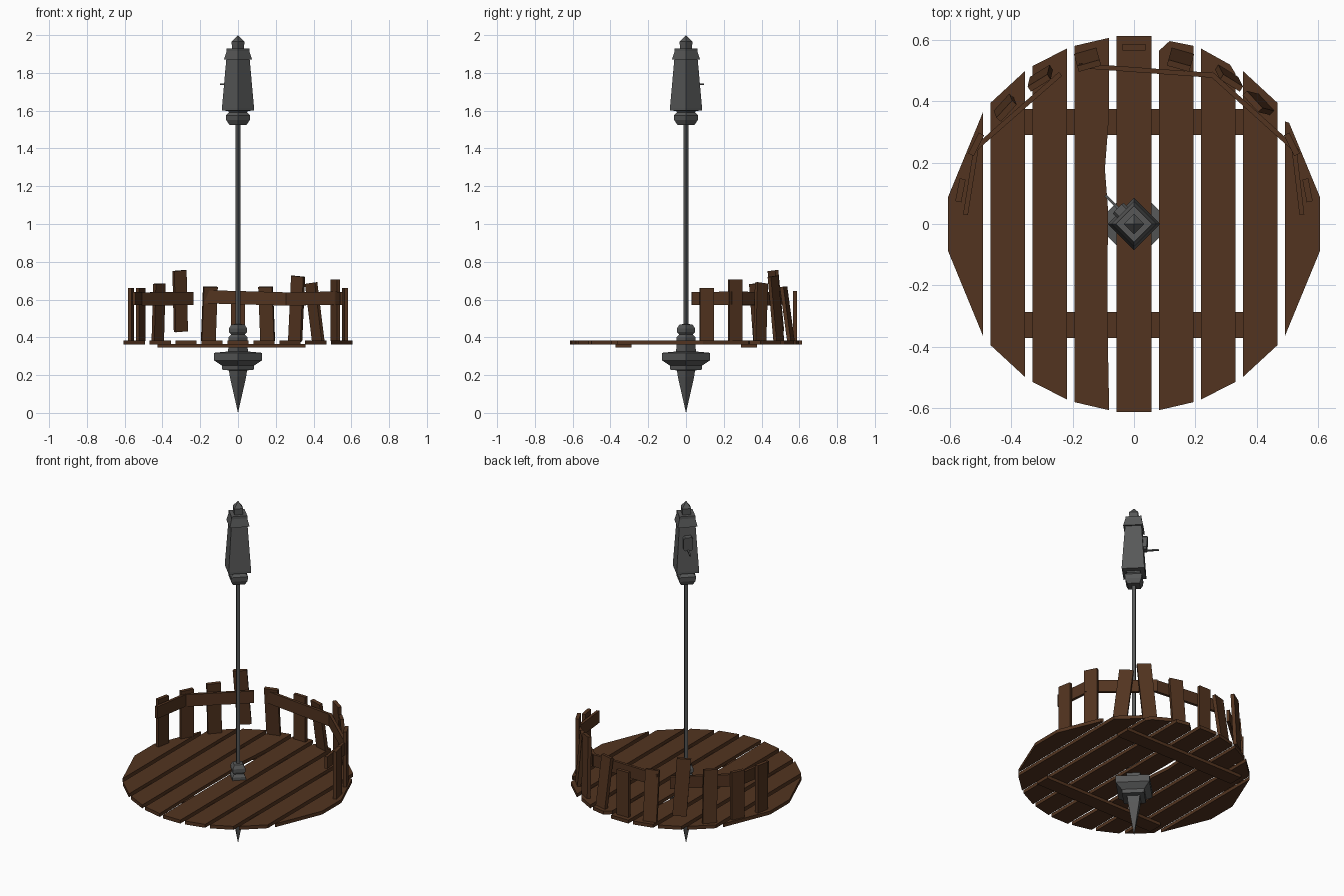
import bpy, bmesh
from math import sqrt, radians, cos, sin, atan2
from mathutils import Matrix, Vector

if "Cube" in bpy.data.objects:
    bpy.data.objects.remove(bpy.data.objects["Cube"])


def material(name, rgb):
    m = bpy.data.materials.new(name)
    m.diffuse_color = (*rgb, 1)
    m.use_nodes = True
    m.node_tree.nodes["Principled BSDF"].inputs["Base Color"].default_value = m.diffuse_color
    return m


WOOD = material("dark_wood", (0.085, 0.034, 0.014))
METAL = material("dark_metal", (0.095, 0.097, 0.097))


def finish(name, bm, mat):
    bmesh.ops.recalc_face_normals(bm, faces=bm.faces[:])
    me = bpy.data.meshes.new(name)
    bm.to_mesh(me)
    bm.free()
    me.materials.append(mat)
    ob = bpy.data.objects.new(name, me)
    bpy.context.collection.objects.link(ob)
    return ob


def prism(name, pts, z0, z1, mat, matrix=None):
    """Extrude a flat outline from z0 to z1."""
    bm = bmesh.new()
    f = bm.faces.new([bm.verts.new((x, y, z0)) for x, y in pts])
    ext = bmesh.ops.extrude_face_region(bm, geom=[f])
    top = [v for v in ext["geom"] if isinstance(v, bmesh.types.BMVert)]
    bmesh.ops.translate(bm, verts=top, vec=(0, 0, z1 - z0))
    if matrix:
        bm.transform(matrix)
    return finish(name, bm, mat)


def rect(w, d):
    return [(-w / 2, -d / 2), (w / 2, -d / 2), (w / 2, d / 2), (-w / 2, d / 2)]


def lathe4(name, profile, mat):
    """Stack of square sections with corners on the x and y axes."""
    bm = bmesh.new()
    rings = []
    for r, z in profile:
        rings.append([bm.verts.new((r * x, r * y, z))
                      for x, y in ((1, 0), (0, 1), (-1, 0), (0, -1))])
    for a, b in zip(rings, rings[1:]):
        for i in range(4):
            j = (i + 1) % 4
            bm.faces.new((a[i], a[j], b[j], b[i]))
    bm.faces.new(rings[0])
    bm.faces.new(rings[-1])
    bmesh.ops.remove_doubles(bm, verts=bm.verts[:], dist=0.0005)
    return finish(name, bm, mat)


# deck planks, ends trimmed to a circle, a few worn edges
R = 0.613
for i in range(-4, 5):
    x0, x1 = i * 0.1375 - 0.0565, i * 0.1375 + 0.0565

    def edge(x):
        return max(sqrt(max(R * R - x * x, 0)), 0.087)
    y0, y1 = edge(x0), edge(x1)
    if i == 0:
        y0 = y1 = R
    right, top = [], [(x1, y1), (x0, y0)]
    if i == -1:
        right = [(x1 - 0.006, -0.30), (x1 - 0.004, 0.05), (x1 - 0.014, 0.18), (x1, 0.36)]
    if i == 1:
        top = [(x1, y1), (x0 + 0.035, 0.597), (x0, 0.565)]
    if i == 2:
        top = [(x1, 0.49), (x1 - 0.018, 0.52), (x0, y0)]
    if i == 4:
        top = [(x1, y1), (x0 + 0.013, 0.33), (x0, 0.335)]
    prism(f"deck_plank_{i + 5}", [(x0, -y0), (x1, -y1)] + right + top, 0.363, 0.383, WOOD)

# cross beams under the deck
for n, y in (("back", 0.333), ("front", -0.33)):
    prism(f"deck_beam_{n}", [(-0.425, y - 0.042), (0.358, y - 0.042),
                             (0.358, y + 0.042), (-0.425, y + 0.042)], 0.345, 0.365, WOOD)

# fence posts: base height, top height, sideways tilt, inward lean
posts = [(0.38, 0.66, 0, 0), (0.38, 0.705, 0, 0), (0.38, 0.69, -6, 4),
         (0.38, 0.725, 5, 3), (0.38, 0.67, 0, 8), (0.38, 0.645, 0, 0),
         (0.38, 0.67, 0, 8), (0.43, 0.755, -4, 4), (0.38, 0.685, -2, 4),
         (0.38, 0.66, 0, 0), (0.38, 0.66, 0, 0)]
for k, (zb, zt, tilt, lean) in enumerate(posts):
    a = radians(11 + 15.8 * k)
    m = (Matrix.Translation((0.577 * cos(a), 0.577 * sin(a), zb))
         @ Matrix.Rotation(a - radians(90), 4, 'Z')
         @ Matrix.Rotation(radians(tilt), 4, 'Y')
         @ Matrix.Rotation(radians(lean), 4, 'X'))
    prism(f"fence_post_{k + 1}", rect(0.076, 0.02), 0, zt - zb, WOOD, m)


# fence rails along the inner face of the posts
def rail(name, p, q, zp, zq, h=0.07, t=0.016):
    d = Vector((q[0] - p[0], q[1] - p[1], zq - zp))
    side = Vector((-d.y, d.x, 0)).normalized() * t / 2
    bm = bmesh.new()
    base = Vector((p[0], p[1], zp))
    for e in (0, 1):
        for s in (-1, 1):
            for u in (-h / 2, h / 2):
                bm.verts.new(base + d * e + side * s + Vector((0, 0, u)))
    bmesh.ops.convex_hull(bm, input=bm.verts[:])
    finish(name, bm, WOOD)


rail("fence_rail_left_end", (-0.55, 0.03), (-0.515, 0.25), 0.605, 0.605)
rail("fence_rail_left", (-0.525, 0.24), (-0.24, 0.49), 0.603, 0.606)
rail("fence_rail_middle", (-0.18, 0.517), (0.26, 0.485), 0.615, 0.603)
rail("fence_rail_right", (0.25, 0.492), (0.535, 0.235), 0.603, 0.608)
rail("fence_rail_right_end", (0.522, 0.25), (0.548, 0.03), 0.607, 0.605)

# pointed foot and pole socket
lathe4("foot_spike", [(0, 0), (0.043, 0.19), (0.048, 0.225), (0.083, 0.228), (0.085, 0.25),
                      (0.127, 0.278), (0.127, 0.318), (0.052, 0.325), (0.05, 0.40),
                      (0.036, 0.415), (0.048, 0.428), (0.048, 0.448), (0.034, 0.468),
                      (0.012, 0.47)], METAL)
lathe4("pole", [(0.013, 0.46), (0.013, 1.54)], METAL)

# motor housing with cap and finial
lathe4("top_housing", [(0.013, 1.525), (0.046, 1.525), (0.062, 1.55), (0.065, 1.575),
                       (0.048, 1.59), (0.052, 1.598), (0.085, 1.602), (0.085, 1.615),
                       (0.062, 1.87), (0.075, 1.87), (0.06, 1.915), (0.06, 1.93),
                       (0.032, 1.93), (0.034, 1.965), (0, 2.0)], METAL)

# chamfered hatch and crank lever on the back left face
face = Matrix.Translation((-0.0355, 0.0355, 1.78)) @ Matrix.Rotation(radians(45), 4, 'Z') \
    @ Matrix.Rotation(radians(-90), 4, 'X') @ Matrix.Rotation(radians(-4), 4, 'X')
prism("hatch", [(-0.025, -0.03), (-0.017, -0.04), (0.017, -0.04), (0.025, -0.03),
                (0.025, 0.03), (0.017, 0.04), (-0.017, 0.04), (-0.025, 0.03)],
      -0.01, 0.021, METAL, face)
arm = Matrix.Translation((-0.04, 0.04, 1.74)) @ Matrix.Rotation(radians(45), 4, 'Z') \
    @ Matrix.Rotation(radians(-90), 4, 'X')
prism("lever_arm", rect(0.008, 0.008), 0, 0.075, METAL, arm)
